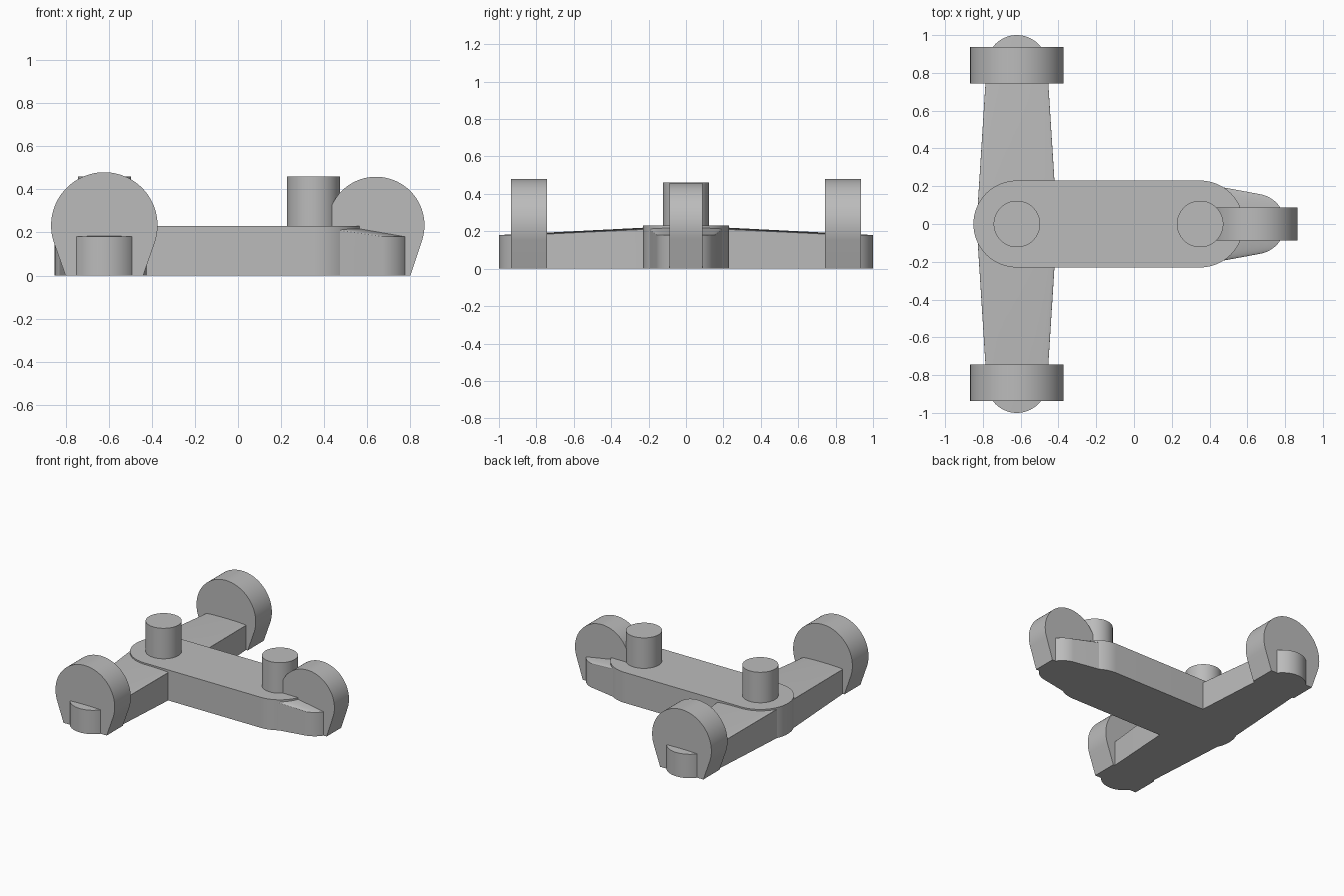
import bpy
import bmesh
from math import cos, sin, pi, radians

if "Cube" in bpy.data.objects:
    bpy.data.objects.remove(bpy.data.objects["Cube"])

SEGMENTS = 96
REAR_X, FRONT_X = -0.62, 0.35      # the two peg axes
TIP_X, TIP_Y = 0.64, 0.84          # arm end axes

grey = bpy.data.materials.new("plain_grey")
grey.use_nodes = True
colour = (0.5, 0.5, 0.5, 1)
grey.diffuse_color = colour
grey.node_tree.nodes["Principled BSDF"].inputs["Base Color"].default_value = colour


def ring(radius):
    """Points of a circle in 2D."""
    steps = [2 * pi * i / SEGMENTS for i in range(SEGMENTS)]
    return [(radius * cos(a), radius * sin(a)) for a in steps]


def disc(x, y, radius, bottom, top):
    """Points of an upright cylinder."""
    return [(x + u, y + v, z) for u, v in ring(radius) for z in (bottom, top)]


def hull(name, points):
    """Wrap the points in a convex solid."""
    bm = bmesh.new()
    for p in points:
        bm.verts.new(p)
    bmesh.ops.remove_doubles(bm, verts=bm.verts, dist=0.0001)
    bmesh.ops.convex_hull(bm, input=bm.verts)
    loose = [v for v in bm.verts if not v.link_faces]
    bmesh.ops.delete(bm, geom=loose, context="VERTS")
    bmesh.ops.dissolve_limit(bm, angle_limit=radians(0.1), verts=bm.verts, edges=bm.edges)
    bmesh.ops.recalc_face_normals(bm, faces=bm.faces)
    mesh = bpy.data.meshes.new(name)
    bm.to_mesh(mesh)
    bm.free()
    mesh.materials.append(grey)
    obj = bpy.data.objects.new(name, mesh)
    bpy.context.collection.objects.link(obj)
    bpy.ops.object.select_all(action="DESELECT")
    obj.select_set(True)
    bpy.context.view_layer.objects.active = obj
    bpy.ops.object.shade_smooth_by_angle(angle=radians(7))
    return obj


def arm(name, start_x, end_x, end_y):
    """Arm that narrows and drops toward its rounded end."""
    hull(name, disc(start_x, 0, 0.213, 0, 0.22) + disc(end_x, end_y, 0.16, 0, 0.18))


def wheel(name, x, y, radius, height, foot, half_width):
    """Round block standing on a narrower flat foot."""
    outline = [(u, max(v + height, 0)) for u, v in ring(radius)]
    outline += [(-foot, 0), (foot, 0)]
    hull(name, [(x + u, y + s * half_width, z) for u, z in outline for s in (-1, 1)])


# Main bar and its two pegs
hull("main_bar", disc(REAR_X, 0, 0.23, 0, 0.23) + disc(FRONT_X, 0, 0.23, 0, 0.23))
for label, x in (("side", REAR_X), ("end", FRONT_X)):
    hull(label + "_peg", disc(x, 0, 0.123, 0.2, 0.46))

# Side arms with large wheels
for label, side in (("front", -1), ("back", 1)):
    arm(label + "_arm", REAR_X, REAR_X, side * TIP_Y)
    wheel(label + "_wheel", REAR_X, side * TIP_Y, 0.247, 0.232, 0.18, 0.096)

# Short end arm with small wheel
arm("end_arm", FRONT_X, TIP_X, 0)
wheel("end_wheel", TIP_X, 0, 0.225, 0.233, 0.16, 0.087)
